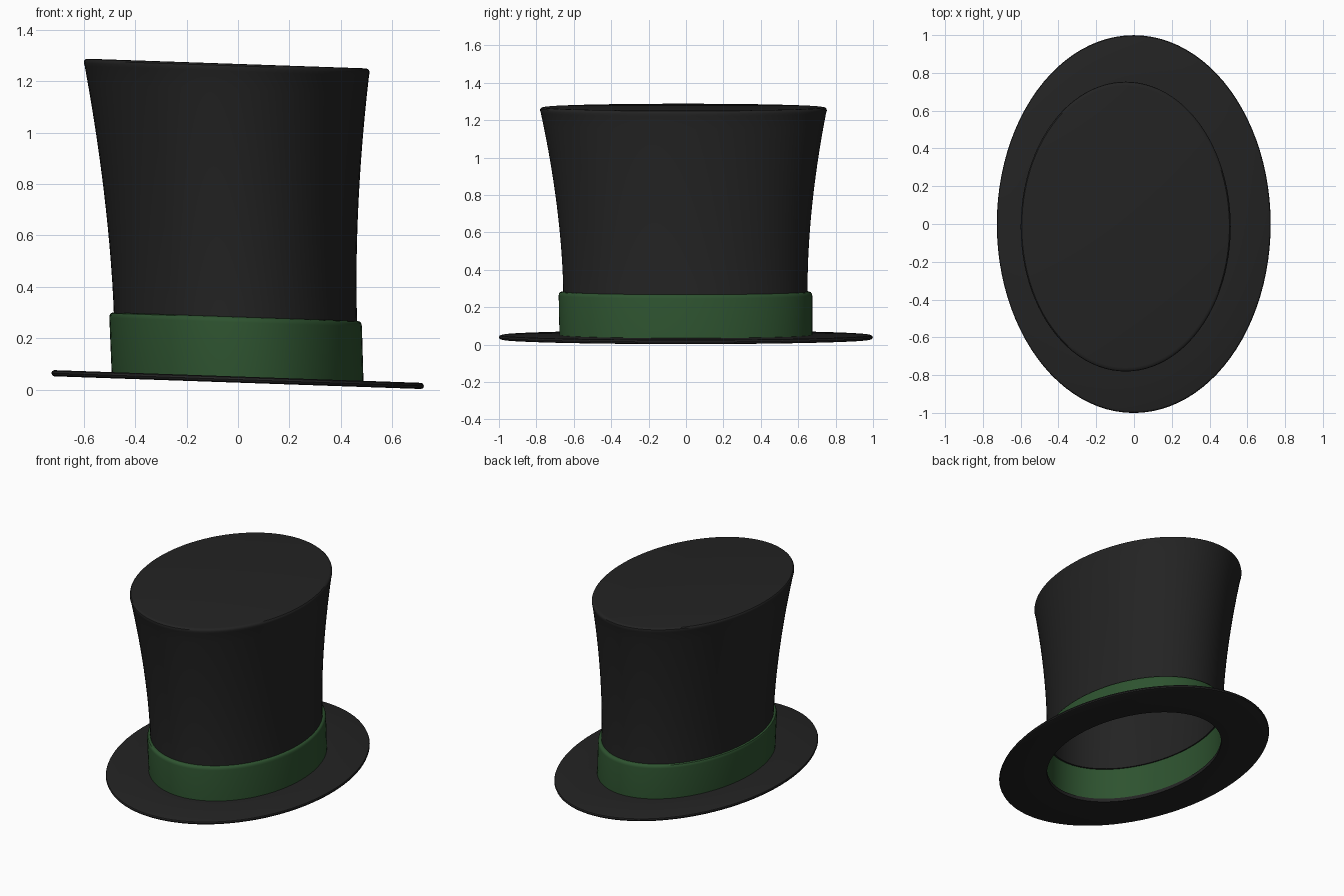
import bpy, bmesh, math
from mathutils import Matrix

if "Cube" in bpy.data.objects:
    bpy.data.objects.remove(bpy.data.objects["Cube"])

SEGS = 96
# Oval footprint (narrower in x) with the gentle lean of the whole hat
LEAN = Matrix(((0.725, 0, -0.035, 0),
               (0, 1, -0.011, 0),
               (-0.0345 * 0.725, 0, 1, 0),
               (0, 0, 0, 1)))


def material(name, rgb):
    m = bpy.data.materials.new(name)
    m.diffuse_color = (*rgb, 1)
    m.use_nodes = True
    m.node_tree.nodes["Principled BSDF"].inputs["Base Color"].default_value = m.diffuse_color
    return m


black = material("black felt", (0.0168, 0.0168, 0.0168))
green = material("green ribbon", (0.027, 0.086, 0.029))


def lathe(name, profile, mat, closed=False):
    """Spin an (r, z) profile round z, then apply the oval lean."""
    bm = bmesh.new()
    rings = []
    for r, z in profile:
        if r == 0:
            rings.append([bm.verts.new((0, 0, z))] * SEGS)
        else:
            rings.append([bm.verts.new((r * math.cos(2 * math.pi * i / SEGS),
                                        r * math.sin(2 * math.pi * i / SEGS), z))
                          for i in range(SEGS)])
    pairs = list(zip(rings, rings[1:]))
    if closed:
        pairs.append((rings[-1], rings[0]))
    for a, b in pairs:
        for i in range(SEGS):
            j = (i + 1) % SEGS
            quad = list(dict.fromkeys((a[i], a[j], b[j], b[i])))
            bm.faces.new(quad)
    bmesh.ops.recalc_face_normals(bm, faces=bm.faces)
    bm.transform(LEAN)
    me = bpy.data.meshes.new(name)
    bm.to_mesh(me)
    bm.free()
    me.materials.append(mat)
    ob = bpy.data.objects.new(name, me)
    bpy.context.collection.objects.link(ob)
    bpy.ops.object.select_all(action='DESELECT')
    ob.select_set(True)
    bpy.context.view_layer.objects.active = ob
    bpy.ops.object.shade_smooth_by_angle(angle=math.radians(35))
    return ob


# Brim: flat ring with softened outer edge
lathe("brim", [(0.645, 0.027), (0.985, 0.027), (0.996, 0.031), (1.0, 0.039),
               (0.996, 0.047), (0.985, 0.051), (0.645, 0.051)], black, closed=True)

# Ribbon band: hollow ring with rounded top edge
lathe("ribbon_band", [(0.652, 0.045), (0.676, 0.045), (0.678, 0.262), (0.676, 0.273),
                      (0.670, 0.280), (0.660, 0.283), (0.652, 0.283)], green, closed=True)


# Crown: flaring hollow shell with a bevelled rim and closed top
def flare(z):
    return 0.653 + 0.112 * max(0, (z - 0.28) / 0.97) ** 1.8


heights = [0.27 + 0.97 * i / 14 for i in range(15)]
inner = [(flare(z) - 0.012, z) for z in heights]
outer = [(flare(z), z) for z in reversed(heights)]
lathe("crown", [(0, 1.25)] + [(0.745, 1.25)] + inner[::-1] + outer[::-1]
      + [(0.767, 1.252), (0.765, 1.261), (0.758, 1.267), (0.745, 1.269), (0, 1.269)], black)
